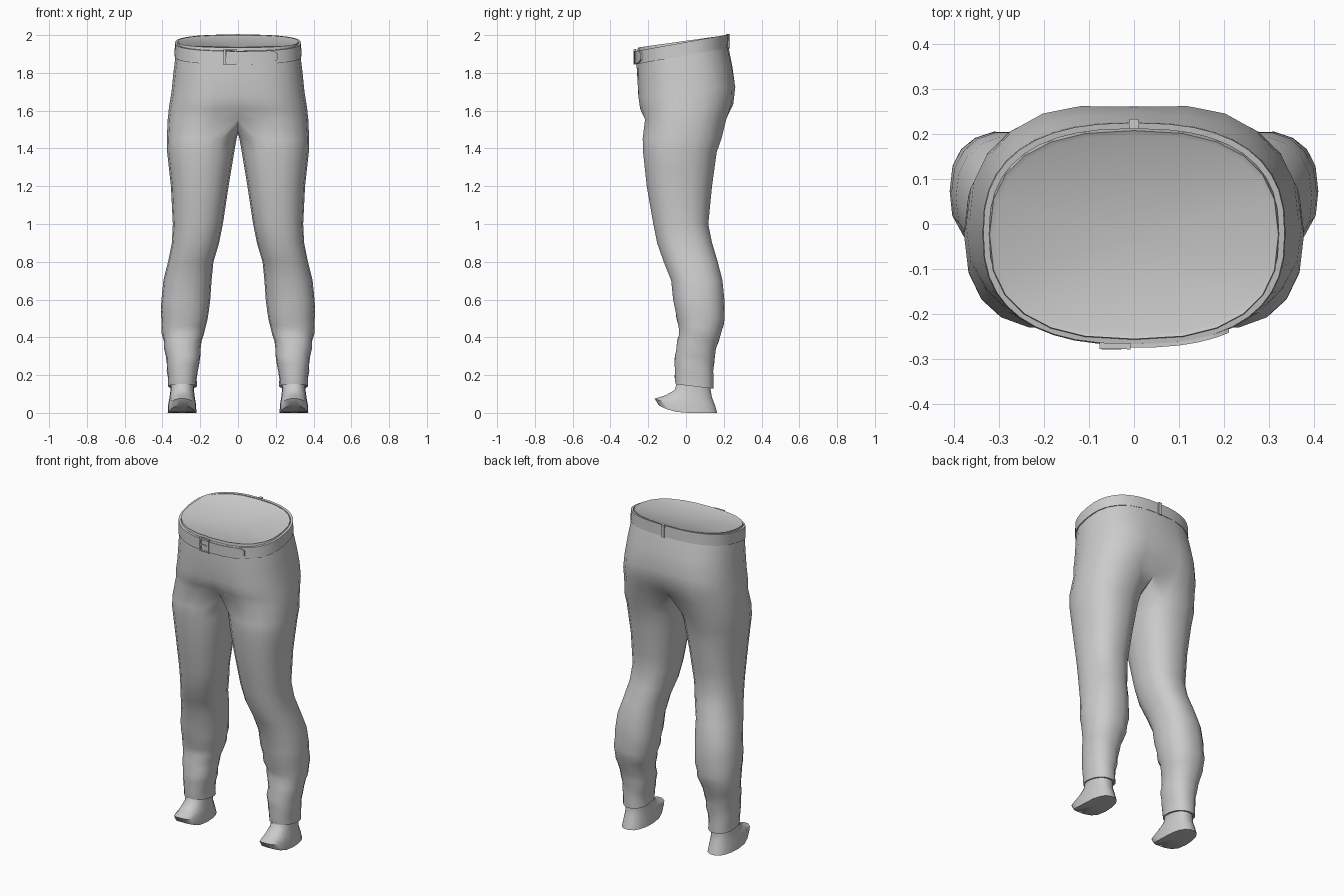
import bpy, bmesh
from math import sin, cos, pi, radians

if "Cube" in bpy.data.objects:
    bpy.data.objects.remove(bpy.data.objects["Cube"])


def spow(v, p):
    return (abs(v) ** p) * (1 if v >= 0 else -1)


def oval(x0, x1, y0, y1, a, e=2.3):
    """Point on a superellipse that fills the given box."""
    return ((x0 + x1) / 2 + (x1 - x0) / 2 * spow(cos(a), 2 / e),
            (y0 + y1) / 2 + (y1 - y0) / 2 * spow(sin(a), 2 / e))


def skin(bm, r0, r1, closed=True):
    n = len(r0)
    for i in range(n if closed else n - 1):
        j = (i + 1) % n
        bm.faces.new((r0[i], r0[j], r1[j], r1[i]))


def fan(bm, ring, co, closed=True):
    c = bm.verts.new(co)
    for i in range(len(ring) - (0 if closed else 1)):
        bm.faces.new((ring[i], ring[(i + 1) % len(ring)], c))


def finish(bm, name, mirror=False, angle=45):
    bmesh.ops.recalc_face_normals(bm, faces=bm.faces)
    me = bpy.data.meshes.new(name)
    bm.to_mesh(me)
    bm.free()
    ob = bpy.data.objects.new(name, me)
    bpy.context.collection.objects.link(ob)
    bpy.ops.object.select_all(action='DESELECT')
    ob.select_set(True)
    bpy.context.view_layer.objects.active = ob
    if mirror:
        m = ob.modifiers.new("Mirror", 'MIRROR')
        m.use_clip = True
        bpy.ops.object.modifier_apply(modifier="Mirror")
        bm = bmesh.new()
        bm.from_mesh(me)
        bmesh.ops.recalc_face_normals(bm, faces=bm.faces)
        bm.to_mesh(me)
        bm.free()
    bpy.ops.object.shade_smooth_by_angle(angle=radians(angle))
    return ob


# Trousers: half pelvis rings (z, tilt, half width, front, back, centre dent)
PELVIS = [(1.965, .14, .308, -.245, .197, 0), (1.97, .14, .32, -.255, .207, 0),
          (1.893, .19, .331, -.262, .225, 0), (1.80, .15, .342, -.262, .25, .02),
          (1.70, .10, .352, -.265, .274, .05), (1.62, .05, .365, -.26, .268, .11),
          (1.555, 0, .372, -.243, .24, .25)]
# Leg outline (z, inner x, outer x, front y, back y)
LEG = [(1.45, .008, .377, -.232, .19), (1.38, .02, .375, -.23, .165),
       (1.2, .05, .355, -.21, .14), (1.0, .08, .345, -.175, .12),
       (.9, .10, .35, -.155, .14), (.8, .13, .37, -.12, .17),
       (.7, .14, .395, -.08, .195), (.6, .147, .405, -.07, .205),
       (.5, .16, .408, -.05, .205), (.44, .175, .405, -.035, .195),
       (.36, .198, .392, -.05, .165), (.28, .20, .38, -.062, .15),
       (.2, .218, .373, -.06, .145), (.14, .218, .37, -.057, .147)]


def leg_at(z):
    for a, b in zip(LEG, LEG[1:]):
        if z >= b[0] - 1e-6:
            t = (a[0] - z) / (a[0] - b[0])
            return [p + (q - p) * t for p, q in zip(a[1:], b[1:])]


N, M = 12, 6
bm = bmesh.new()
prev = None
for z0, tilt, w, yf, yb, dent in PELVIS:
    ring = []
    for i in range(N + 1):
        x, y = oval(-w, w, yf, yb, -pi / 2 + pi * i / N, 2.5)
        x = 0 if i in (0, N) else x
        y *= 1 - dent * max(0, 1 - (x / .2) ** 2) ** 2
        ring.append(bm.verts.new((x, y, z0 + tilt * y)))
    if prev:
        skin(bm, prev, ring, False)
    else:
        fan(bm, ring, (0, -.03, 1.945), False)
    prev = ring
# crotch seam joins back centre to front centre
yb, yf = prev[-1].co.y, prev[0].co.y
for k in range(1, M):
    t = k / M
    prev.append(bm.verts.new((0, yb + (yf - yb) * t, 1.555 - .075 * sin(pi * t))))
for z in [1.45, 1.38, 1.29, 1.2, 1.1, 1.0, .9, .8, .7, .6, .55, .5, .46, .42, .38,
          .34, .3, .26, .22, .18, .14]:
    x0, x1, y0, y1 = leg_at(z)
    amp = .035 if .17 < z < .58 else 0
    ring = []
    for i in range(N + M):
        a = radians(-120 + 20 * i)
        x, y = oval(x0, x1, y0, y1, a)
        s = 1 + amp * sin(2 * a + 62 * z) * (.6 + .4 * cos(3 * a))
        cx, cy = (x0 + x1) / 2, (y0 + y1) / 2
        ring.append(bm.verts.new((cx + (x - cx) * s, cy + (y - cy) * s,
                                  z - (.12 * (y - .045) if z < .2 else 0))))
    skin(bm, prev, ring)
    prev = ring
# turned-in hem
hem = [bm.verts.new((.296 + (v.co.x - .294) * .78, .045 + (v.co.y - .045) * .85,
                     v.co.z + .004)) for v in prev]
skin(bm, prev, hem)
finish(bm, "trousers", True, 60)

# Feet: (z, inner x, outer x, front y, back y, toe lift)
bm = bmesh.new()
prev = None
for z, x0, x1, y0, y1, lift in [(.17, .235, .355, -.045, .132, 0),
                                (.12, .233, .358, -.062, .132, 0),
                                (.085, .229, .362, -.11, .138, .7),
                                (.042, .222, .37, -.168, .155, 1.2),
                                (.0, .22, .372, -.145, .167, 1.9)]:
    ring = []
    for i in range(18):
        x, y = oval(x0, x1, y0, y1, 2 * pi * i / 18, 2.4)
        ring.append(bm.verts.new((x, y, z + lift * max(0, -y) ** 2)))
    if prev:
        skin(bm, prev, ring)
    prev = ring
fan(bm, prev, (.295, .03, .004))
finish(bm, "feet", True, 50)

# Belt: follows the waist and rises towards the back
BW, BF, BB, BE = .327, -.259, .217, 2.5


def belt_z(y):
    return 1.893 + .18 * y


bm = bmesh.new()
rings = []
for off, h in [(-.004, 0), (.009, 0), (.007, .07), (-.006, .07)]:
    ring = []
    for i in range(40):
        x, y = oval(-BW - off, BW + off, BF - off, BB + off, 2 * pi * i / 40, BE)
        ring.append(bm.verts.new((x, y, belt_z(y) + h)))
    rings.append(ring)
for k in range(4):
    skin(bm, rings[k], rings[(k + 1) % 4])
finish(bm, "belt", False, 40)


def front_y(x, off):
    return (BF + BB) / 2 - ((BB - BF) / 2 + off) * (1 - abs(x / (BW + off)) ** BE) ** (1 / BE)


# Loose belt end with a rounded tip
bm = bmesh.new()
prev = None
for x in [-.06, 0, .05, .1, .14, .17, .19, .203, .21]:
    h = .033 if x <= .17 else .033 * max(.25, 1 - ((x - .17) / .042) ** 2) ** .5
    zc = belt_z(front_y(x, 0)) + .035
    ring = [bm.verts.new((x, front_y(x, o), zc + s * h))
            for o, s in [(.006, -1), (.015, -1), (.015, 1), (.006, 1)]]
    if prev:
        skin(bm, prev, ring)
    else:
        bm.faces.new(ring)
    prev = ring
bm.faces.new(prev)
finish(bm, "belt_end", False, 40)


def boxes(name, parts):
    bm = bmesh.new()
    for (x, y, z), size in parts:
        vs = bmesh.ops.create_cube(bm, size=1)['verts']
        bmesh.ops.scale(bm, vec=size, verts=vs)
        bmesh.ops.translate(bm, vec=(x, y, z), verts=vs)
    finish(bm, name, False, 30)


# Buckle frame, prong and rear belt loop
boxes("buckle", [((-.072, -.268, 1.885), (.01, .014, .08)),
                 ((-.012, -.272, 1.885), (.008, .012, .08)),
                 ((-.042, -.27, 1.922), (.068, .013, .008)),
                 ((-.042, -.27, 1.848), (.068, .013, .008)),
                 ((-.05, -.275, 1.885), (.045, .006, .007))])
boxes("belt_loop", [((0, .222, 1.967), (.02, .022, .078))])
